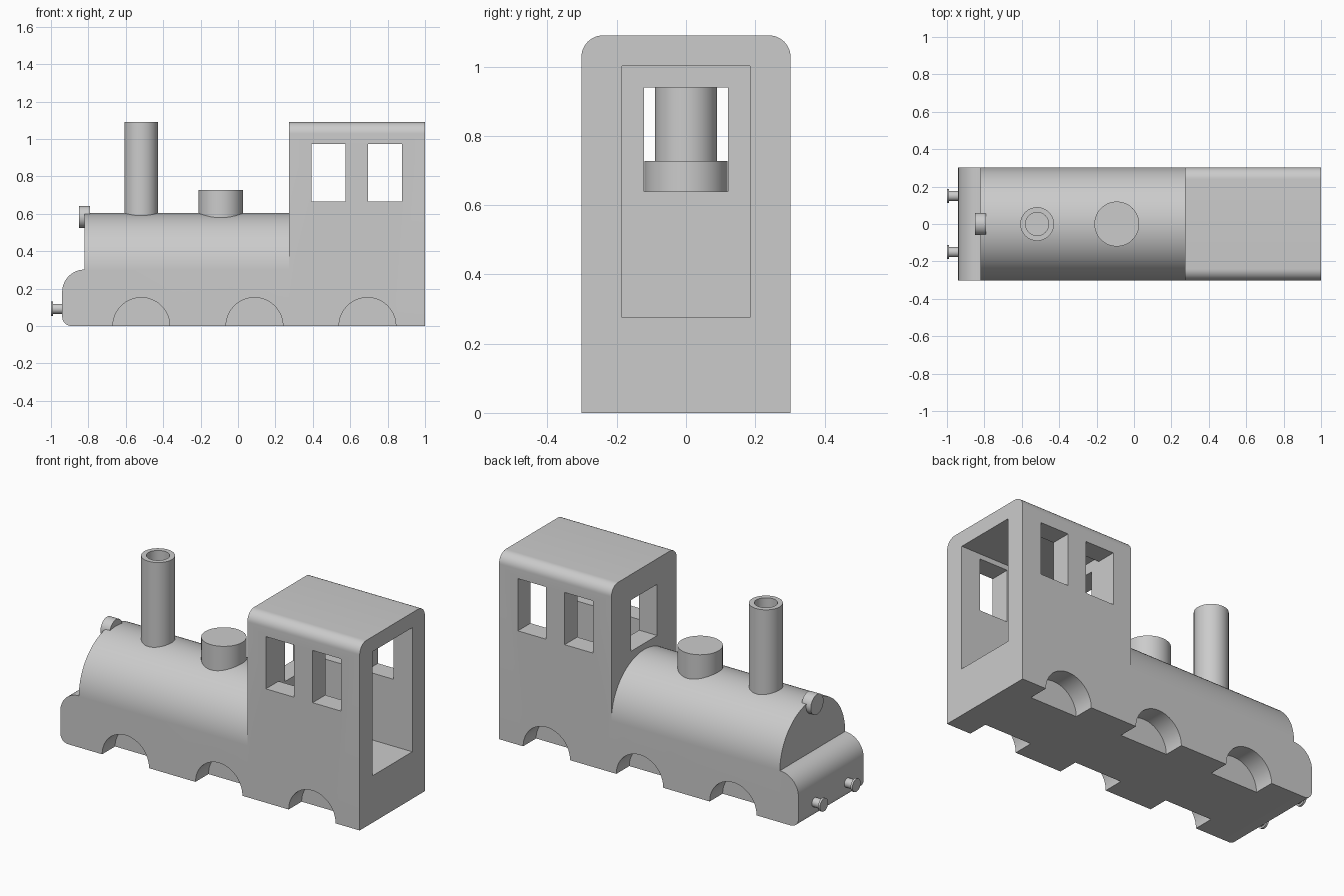
import bpy, bmesh
from math import pi, sin, cos, radians
from mathutils import Matrix, Vector

if "Cube" in bpy.data.objects:
    bpy.data.objects.remove(bpy.data.objects["Cube"])

HALF = 0.302          # half width of the body, also the boiler radius
CAB_X, TOP = 0.272, 1.09
WALL = 0.117

grey = bpy.data.materials.new("plain grey")
grey.use_nodes = True
grey.diffuse_color = (0.6, 0.6, 0.6, 1)
grey.node_tree.nodes["Principled BSDF"].inputs["Base Color"].default_value = (0.6, 0.6, 0.6, 1)


def finish(bm, name):
    bmesh.ops.recalc_face_normals(bm, faces=bm.faces)
    mesh = bpy.data.meshes.new(name)
    bm.to_mesh(mesh)
    bm.free()
    mesh.materials.append(grey)
    obj = bpy.data.objects.new(name, mesh)
    bpy.context.collection.objects.link(obj)
    return obj


def arc(cu, cv, r, start, end, steps=16):
    angles = [radians(start + (end - start) * i / steps) for i in range(steps + 1)]
    return [(cu + r * cos(a), cv + r * sin(a)) for a in angles]


def prism(name, profile, axis, lo, hi):
    """Extrude a (y, z) profile along x, or an (x, z) profile along y."""
    bm = bmesh.new()
    place = (lambda u, v: (lo, u, v)) if axis == "X" else (lambda u, v: (u, lo, v))
    face = bm.faces.new([bm.verts.new(place(u, v)) for u, v in profile])
    moved = bmesh.ops.extrude_face_region(bm, geom=[face])["geom"]
    shift = Vector((hi - lo, 0, 0) if axis == "X" else (0, hi - lo, 0))
    bmesh.ops.translate(bm, vec=shift, verts=[g for g in moved if isinstance(g, bmesh.types.BMVert)])
    return finish(bm, name)


def rect(u0, u1, v0, v1):
    return [(u0, v0), (u1, v0), (u1, v1), (u0, v1)]


def lathe(name, profile, origin, axis="Z", sides=64):
    """Turn a closed (radius, height) outline about the axis."""
    bm = bmesh.new()
    verts = [bm.verts.new((r, 0, h)) for r, h in profile]
    edges = [bm.edges.new(pair) for pair in zip(verts, verts[1:])]
    bmesh.ops.spin(bm, geom=verts + edges, cent=(0, 0, 0), axis=(0, 0, 1),
                   angle=2 * pi, steps=sides, use_duplicate=False)
    bmesh.ops.remove_doubles(bm, verts=bm.verts, dist=1e-5)
    turn = Matrix.Rotation(pi / 2, 4, "Y") if axis == "X" else Matrix()
    bm.transform(Matrix.Translation(origin) @ turn)
    return finish(bm, name)


def combine(target, other, operation):
    mod = target.modifiers.new(operation.lower(), "BOOLEAN")
    mod.operation, mod.solver, mod.object = operation, "EXACT", other
    bpy.context.view_layer.objects.active = target
    bpy.ops.object.modifier_apply(modifier=mod.name)
    bpy.data.objects.remove(other)


# Chassis with rounded nose
nose = [(0.4, 0), (0.4, HALF)] + arc(-0.82, HALF - 0.12, 0.12, 90, 180) + arc(-0.89, 0.05, 0.05, 180, 270, 10)
body = prism("body", nose, "Y", -HALF, HALF)

# Boiler barrel
barrel = arc(0, HALF, HALF, 0, 180, 48) + [(-HALF, 0.1), (HALF, 0.1)]
combine(body, prism("boiler", barrel, "X", -0.82, 0.3), "UNION")

# Cab with rounded roof edges
R = 0.062
shell = [(-HALF, 0), (HALF, 0)] + arc(HALF - R, TOP - R, R, 0, 90, 12) + arc(R - HALF, TOP - R, R, 90, 180, 12)
combine(body, prism("cab", shell, "X", CAB_X, 1.0), "UNION")

# Cab interior, open at the rear, then the front and side windows
combine(body, prism("interior", rect(-0.185, 0.185, 0.275, 1.002), "X", CAB_X + WALL, 1.1), "DIFFERENCE")
combine(body, prism("front_window", rect(-0.122, 0.122, 0.64, 0.94), "X", 0.2, 0.5), "DIFFERENCE")
for x in (0.392, 0.695):
    combine(body, prism("side_window", rect(x, x + 0.183, 0.667, 0.973), "Y", -0.5, 0.5), "DIFFERENCE")

# Wheel arches on both sides
for x in (-0.517, 0.088, 0.692):
    for side in (-1, 1):
        arch = arc(x, 0, 0.152, 0, 180, 32) + [(x - 0.152, -0.1), (x + 0.152, -0.1)]
        lo, hi = sorted((side * (HALF - 0.12), side * 0.5))
        combine(body, prism("wheel_arch", arch, "Y", lo, hi), "DIFFERENCE")

# Chimney, steam dome and lamp
parts = [body]
parts.append(lathe("chimney", [(0, 0.5), (0.09, 0.5), (0.09, TOP), (0.062, TOP), (0.062, 0.65), (0, 0.65)],
                   (-0.518, 0, 0)))
parts.append(lathe("steam_dome", [(0, 0.5), (0.12, 0.5), (0.12, 0.727), (0, 0.727)], (-0.092, 0, 0)))
parts.append(lathe("lamp", [(0, 0), (0.059, 0), (0.059, 0.06), (0, 0.06)], (-0.85, 0, 0.583), "X"))

# Pair of buffers
for label, y in (("left", 0.15), ("right", -0.15)):
    outline = [(0, 0), (0.038, 0), (0.038, 0.012), (0.027, 0.012), (0.027, 0.08), (0, 0.08)]
    parts.append(lathe("buffer_" + label, outline, (-1, y, 0.092), "X", 32))

# Smooth curves, sharp corners
bpy.ops.object.select_all(action="DESELECT")
for obj in parts:
    obj.select_set(True)
bpy.context.view_layer.objects.active = body
bpy.ops.object.shade_smooth_by_angle(angle=radians(30))
